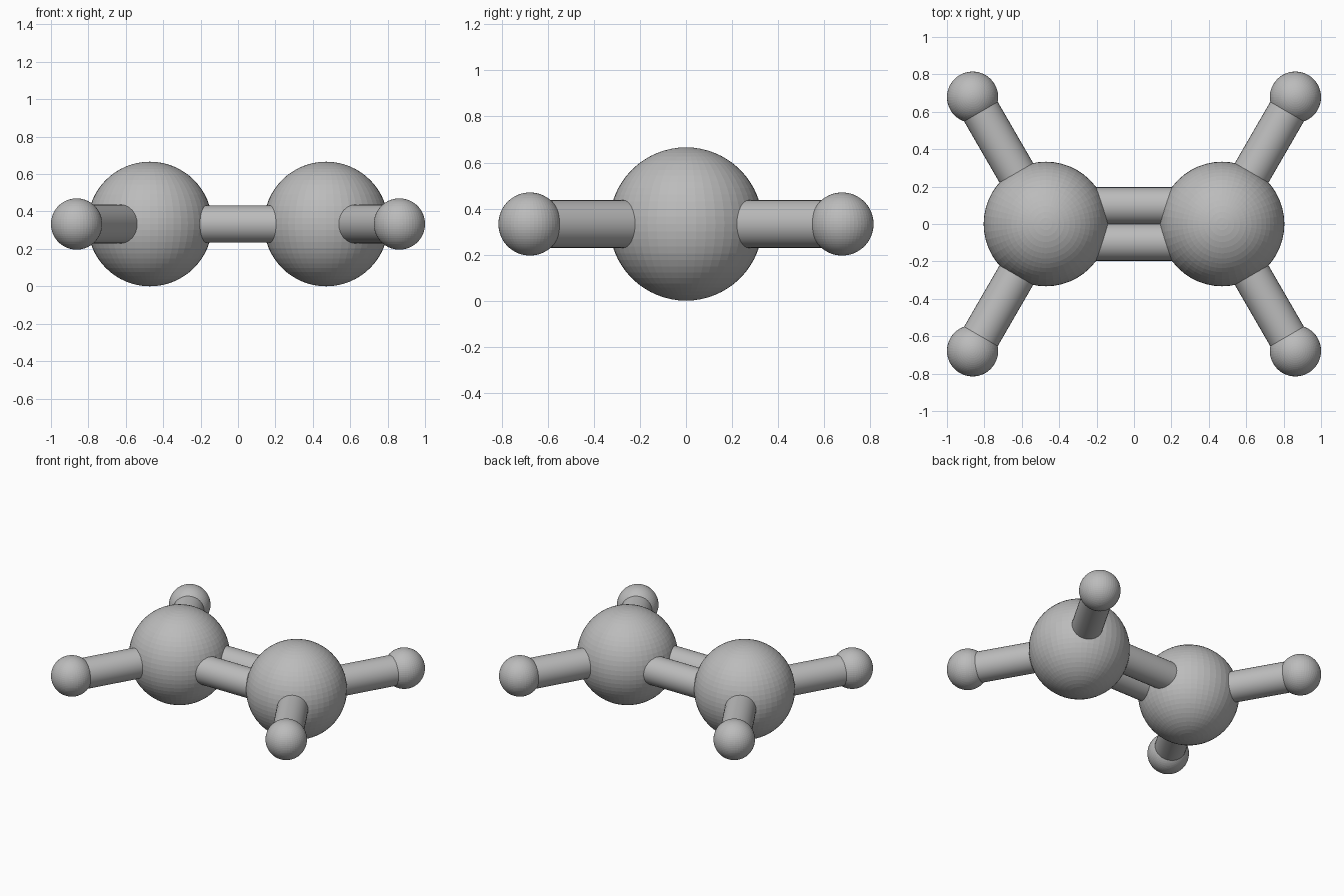
import bpy
from mathutils import Vector

cube = bpy.data.objects.get("Cube")
if cube:
    bpy.data.objects.remove(cube, do_unlink=True)

# Single flat grey for every part
grey = bpy.data.materials.new("neutral grey")
grey.use_nodes = True
COLOR = (0.5, 0.5, 0.5, 1.0)
grey.diffuse_color = COLOR
grey.node_tree.nodes["Principled BSDF"].inputs["Base Color"].default_value = COLOR

BIG_R, SMALL_R, ROD_R = 0.333, 0.137, 0.104
PAIR_R, PAIR_Y = 0.1, 0.097
Z = BIG_R


def finish(name):
    obj = bpy.context.object
    obj.name = name
    obj.data.materials.append(grey)


def ball(name, center, radius):
    bpy.ops.mesh.primitive_uv_sphere_add(segments=48, ring_count=32, radius=radius, location=center)
    finish(name)


def rod(name, start, end, radius):
    axis = end - start
    bpy.ops.mesh.primitive_cylinder_add(
        vertices=32, radius=radius, depth=axis.length, location=(start + end) / 2,
        rotation=axis.to_track_quat("Z", "Y").to_euler())
    finish(name)
    bpy.ops.object.shade_smooth_by_angle()


# Two large balls, each carrying two small balls on angled rods
for side, sx in (("left", 1), ("right", -1)):
    center = Vector((sx * 0.471, 0, Z))
    ball(f"large_ball_{side}", center, BIG_R)
    for end, sy in (("front", -1), ("back", 1)):
        tip = Vector((sx * 0.863, sy * 0.678, Z))
        ball(f"small_ball_{end}_{side}", tip, SMALL_R)
        rod(f"outer_rod_{end}_{side}", center, tip, ROD_R)

# Parallel pair of rods joining the large balls
for end, sy in (("front", -1), ("back", 1)):
    rod(f"middle_rod_{end}", Vector((-0.471, sy * PAIR_Y, Z)),
        Vector((0.471, sy * PAIR_Y, Z)), PAIR_R)
